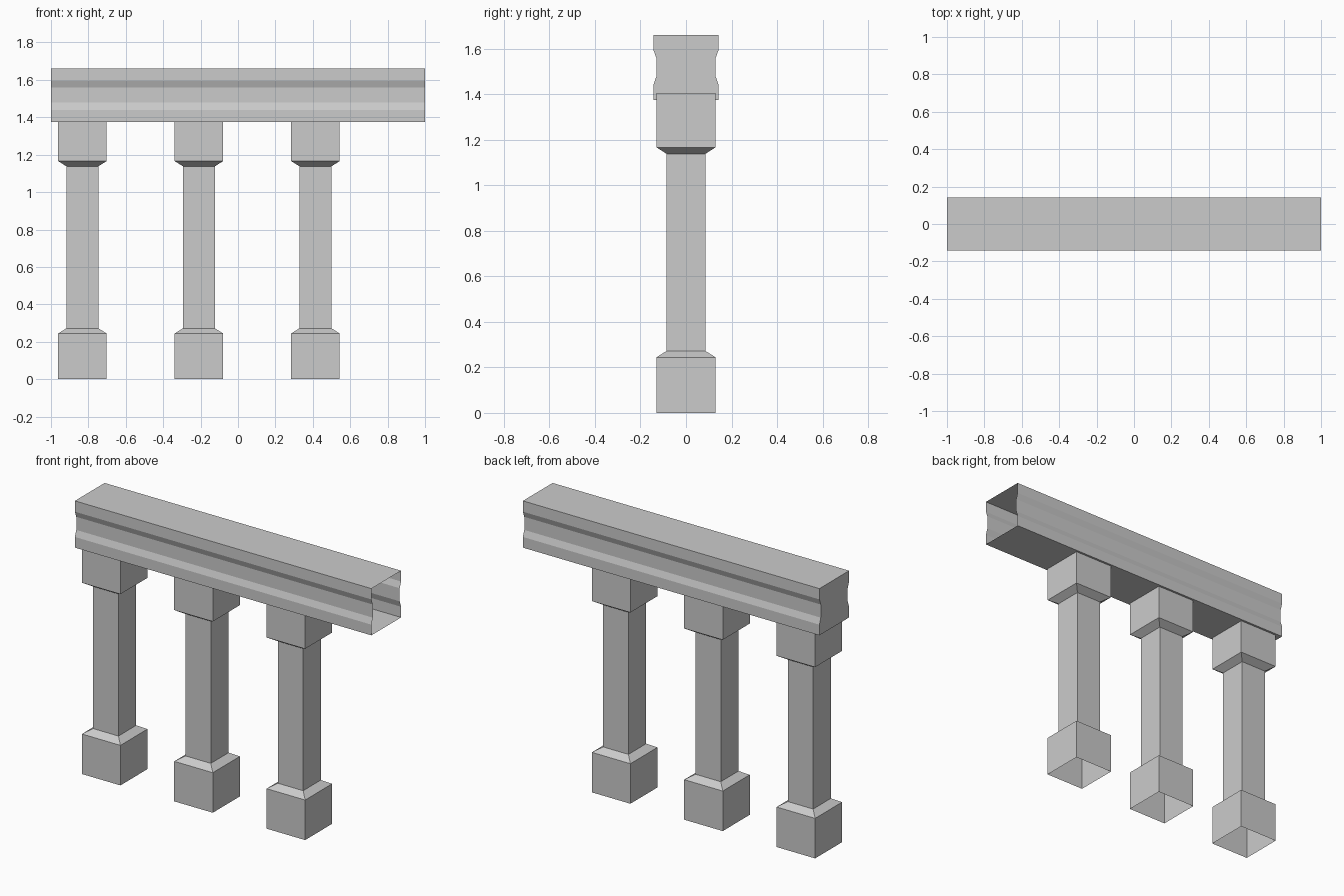
import bpy, bmesh

if "Cube" in bpy.data.objects:
    bpy.data.objects.remove(bpy.data.objects["Cube"])


def make_object(name, bm):
    bmesh.ops.recalc_face_normals(bm, faces=bm.faces)
    mesh = bpy.data.meshes.new(name)
    bm.to_mesh(mesh)
    bm.free()
    obj = bpy.data.objects.new(name, mesh)
    bpy.context.collection.objects.link(obj)
    return obj


def loft(bm, rings):
    """Join matching closed rings of points with quads."""
    loops = [[bm.verts.new(p) for p in ring] for ring in rings]
    for a, b in zip(loops, loops[1:]):
        for i in range(len(a)):
            j = (i + 1) % len(a)
            bm.faces.new((a[i], a[j], b[j], b[i]))
    return loops


# Square column: plinth, shaft and capital, open at both ends
COLUMN = [(0.13, 0), (0.13, 0.244), (0.0855, 0.272),
          (0.0855, 1.138), (0.13, 1.166), (0.13, 1.405)]


def column(name, x):
    bm = bmesh.new()
    loft(bm, [[(sx * r, sy * r, z) for sx, sy in
               ((-1, -1), (1, -1), (1, 1), (-1, 1))] for r, z in COLUMN])
    obj = make_object(name, bm)
    obj.location.x = x


for i in range(3):
    column(f"column_{i + 1}", -0.832 + 0.623 * i)

# Hollow rail with grooved sides, closed at the left end and open at the right
side = [(0.143, 1.375), (0.143, 1.44), (0.13, 1.478),
        (0.13, 1.558), (0.143, 1.594), (0.143, 1.66)]
profile = side + [(-y, z) for y, z in reversed(side)]
bm = bmesh.new()
ends = loft(bm, [[(x, y, z) for y, z in profile] for x in (-1, 1)])
bm.faces.new(ends[0])
make_object("top_rail", bm)
